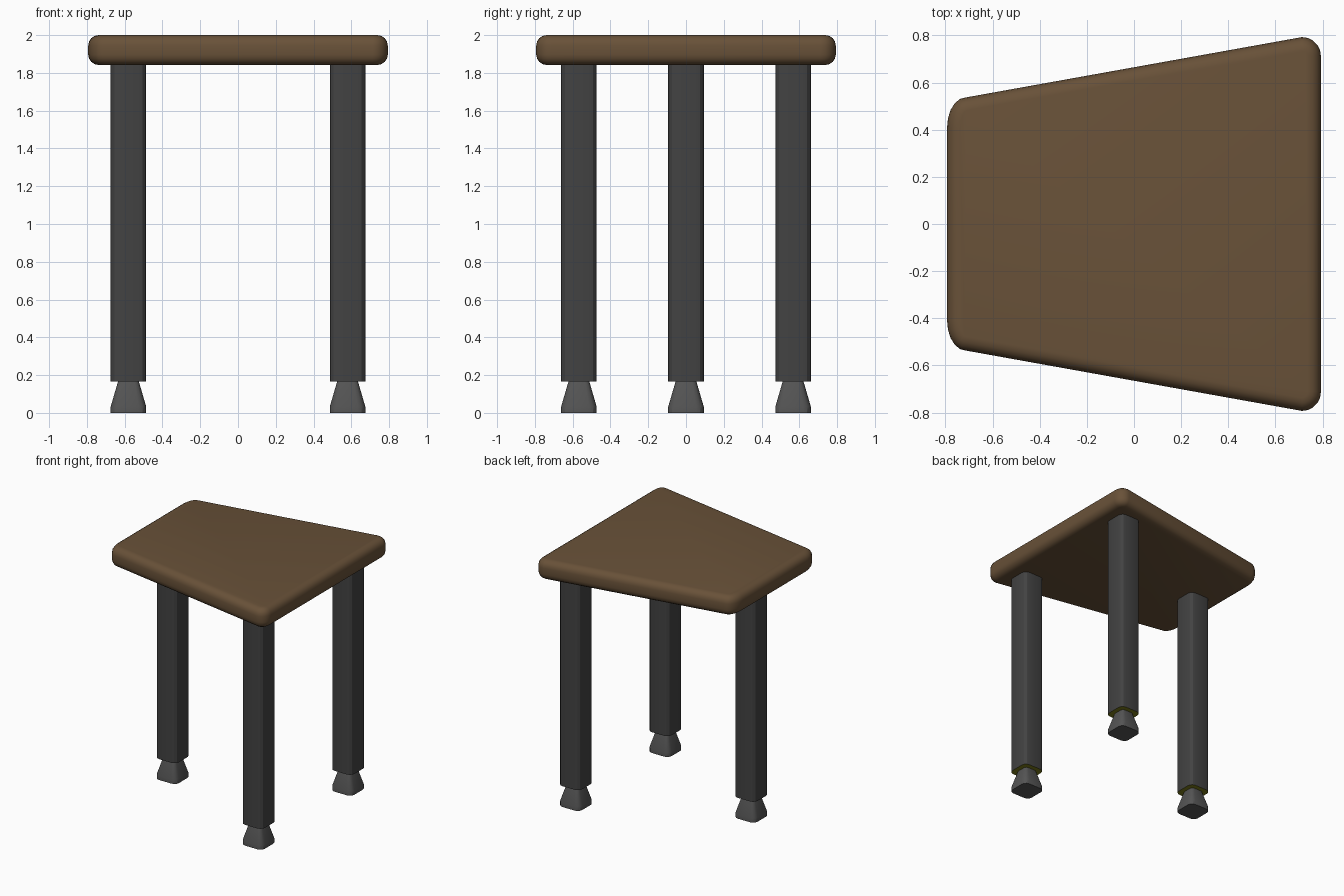
import bpy, bmesh
from math import sin, cos, pi

if "Cube" in bpy.data.objects:
    bpy.data.objects.remove(bpy.data.objects["Cube"])


def material(name, rgb):
    m = bpy.data.materials.new(name)
    m.diffuse_color = (*rgb, 1)
    m.use_nodes = True
    m.node_tree.nodes["Principled BSDF"].inputs["Base Color"].default_value = m.diffuse_color
    return m


WOOD = material("brown_wood", (0.14, 0.083, 0.04))
DARK = material("dark_metal", (0.055, 0.055, 0.055))
GREY = material("grey_foot", (0.09, 0.09, 0.09))
YELLOW = material("yellow_cap", (0.2, 0.2, 0.01))


def arc(cx, cy, rx, ry, start, steps):
    return [(cx + rx * cos(start + pi / 2 * i / steps),
             cy + ry * sin(start + pi / 2 * i / steps)) for i in range(steps + 1)]


def rounded_square(half, r, steps=3):
    c = half - r
    signs = [(1, 1), (-1, 1), (-1, -1), (1, -1)]
    return [p for i, (sx, sy) in enumerate(signs)
            for p in arc(sx * c, sy * c, r, r, i * pi / 2, steps)]


def loft(name, sections, mats, loc=(0, 0)):
    """Skin a stack of (outline, z) sections; the bottom cap uses the last material."""
    bm = bmesh.new()
    rings = [[bm.verts.new((x, y, z)) for x, y in outline] for outline, z in sections]
    for a, b in zip(rings, rings[1:]):
        for i in range(len(a)):
            j = (i + 1) % len(a)
            bm.faces.new((a[i], a[j], b[j], b[i]))
    bm.faces.new(rings[-1])
    bm.faces.new(rings[0][::-1]).material_index = len(mats) - 1
    me = bpy.data.meshes.new(name)
    bm.to_mesh(me)
    bm.free()
    ob = bpy.data.objects.new(name, me)
    ob.location = (*loc, 0)
    bpy.context.collection.objects.link(ob)
    for m in mats:
        me.materials.append(m)
    return ob


def smooth(ob, angle):
    bpy.ops.object.select_all(action='DESELECT')
    ob.select_set(True)
    bpy.context.view_layer.objects.active = ob
    bpy.ops.object.shade_smooth_by_angle(angle=angle)


# Tapered table top with softened corners and rims
half_outline = (arc(0.713, 0.713, 0.08, 0.08, 0, 5)
                + arc(-0.713, 0.41, 0.08, 0.127, pi / 2, 5))
outline = half_outline + [(x, -y) for x, y in reversed(half_outline)]
top = loft("table_top", [(outline, 1.842), (outline, 2.0)], [WOOD])
bev = top.modifiers.new("rim", 'BEVEL')
bev.width = 0.055
bev.segments = 4
bev.limit_method = 'ANGLE'
bev.angle_limit = pi / 3
bpy.context.view_layer.objects.active = top
bpy.ops.object.modifier_apply(modifier="rim")
smooth(top, pi / 4)

# Three legs, each with a flared foot
places = {"front_right": (0.58, -0.567), "back_right": (0.58, 0.567), "left": (-0.58, 0)}
for side, loc in places.items():
    section = rounded_square(0.094, 0.04)
    smooth(loft(side + "_leg", [(section, 0.167), (section, 1.85)], [DARK, YELLOW], loc), pi / 6)
    neck = rounded_square(0.054, 0.023)
    smooth(loft(side + "_foot", [(section, 0), (section, 0.033), (neck, 0.17)],
                [GREY], loc), pi / 6)
